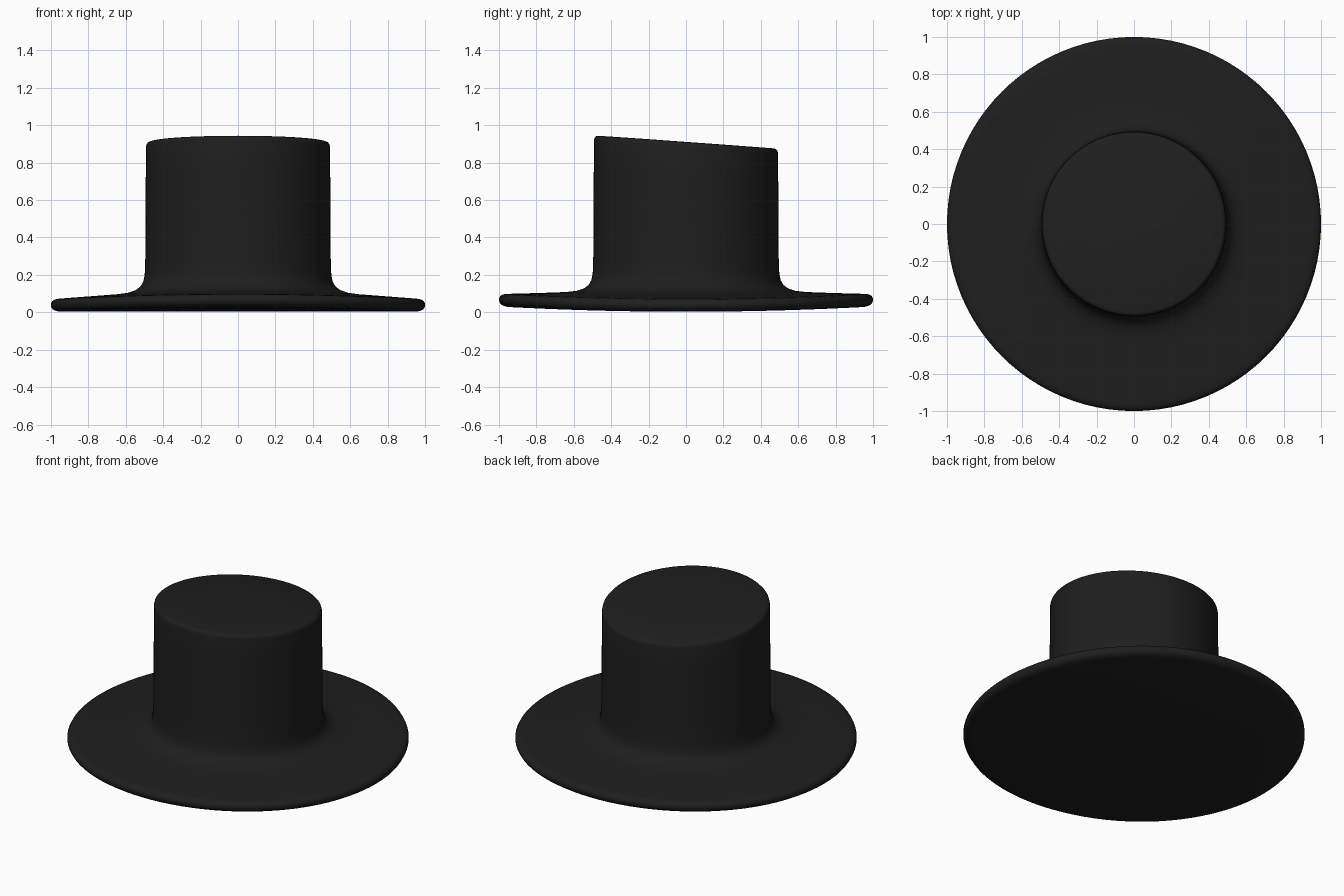
import bpy, bmesh, math

if "Cube" in bpy.data.objects:
    bpy.data.objects.remove(bpy.data.objects["Cube"])

SEGMENTS = 96

# Profile (radius, height) from the underside centre, round the brim, up the crown
PROFILE = [
    (0.0, 0.004), (0.25, 0.004), (0.5, 0.004), (0.75, 0.003), (0.95, 0.003),
    (0.975, 0.007), (0.992, 0.017), (1.0, 0.032), (1.0, 0.046), (0.993, 0.060),
    (0.978, 0.069), (0.955, 0.073), (0.85, 0.081), (0.73, 0.090), (0.64, 0.097),
    (0.585, 0.105), (0.548, 0.118), (0.521, 0.138), (0.506, 0.165), (0.499, 0.20),
    (0.496, 0.26), (0.495, 0.5), (0.493, 0.75), (0.492, 0.885),
    (0.489, 0.898), (0.482, 0.906), (0.470, 0.910), (0.25, 0.911), (0.0, 0.911),
]


def lift(y, z, r):
    """Curl the front and back of the brim up and slope the crown top to the back."""
    curl = 0.028 * y * y
    t = max(0.0, min(1.0, (z - 0.2) / 0.7))
    return z + curl * (1 - t) - 0.072 * y * t


bm = bmesh.new()
rings = []
for r, z in PROFILE:
    if r == 0:
        rings.append([bm.verts.new((0, 0, z))] * SEGMENTS)
        continue
    ring = []
    for i in range(SEGMENTS):
        a = 2 * math.pi * i / SEGMENTS
        x, y = r * math.cos(a), r * math.sin(a)
        ring.append(bm.verts.new((x, y, lift(y, z, r))))
    rings.append(ring)

# Skin neighbouring rings, with triangle fans at the two poles
for low, high in zip(rings, rings[1:]):
    for i in range(SEGMENTS):
        j = (i + 1) % SEGMENTS
        quad = [low[i], low[j], high[j], high[i]]
        bm.faces.new(list(dict.fromkeys(quad)))
bmesh.ops.recalc_face_normals(bm, faces=bm.faces[:])

mesh = bpy.data.meshes.new("hat")
bm.to_mesh(mesh)
bm.free()
hat = bpy.data.objects.new("hat", mesh)
bpy.context.collection.objects.link(hat)

# Black felt
felt = bpy.data.materials.new("black_felt")
felt.diffuse_color = (0.013, 0.013, 0.013, 1)
felt.use_nodes = True
felt.node_tree.nodes["Principled BSDF"].inputs["Base Color"].default_value = felt.diffuse_color
mesh.materials.append(felt)

bpy.context.view_layer.objects.active = hat
hat.select_set(True)
bpy.ops.object.shade_smooth_by_angle(angle=math.radians(50))
